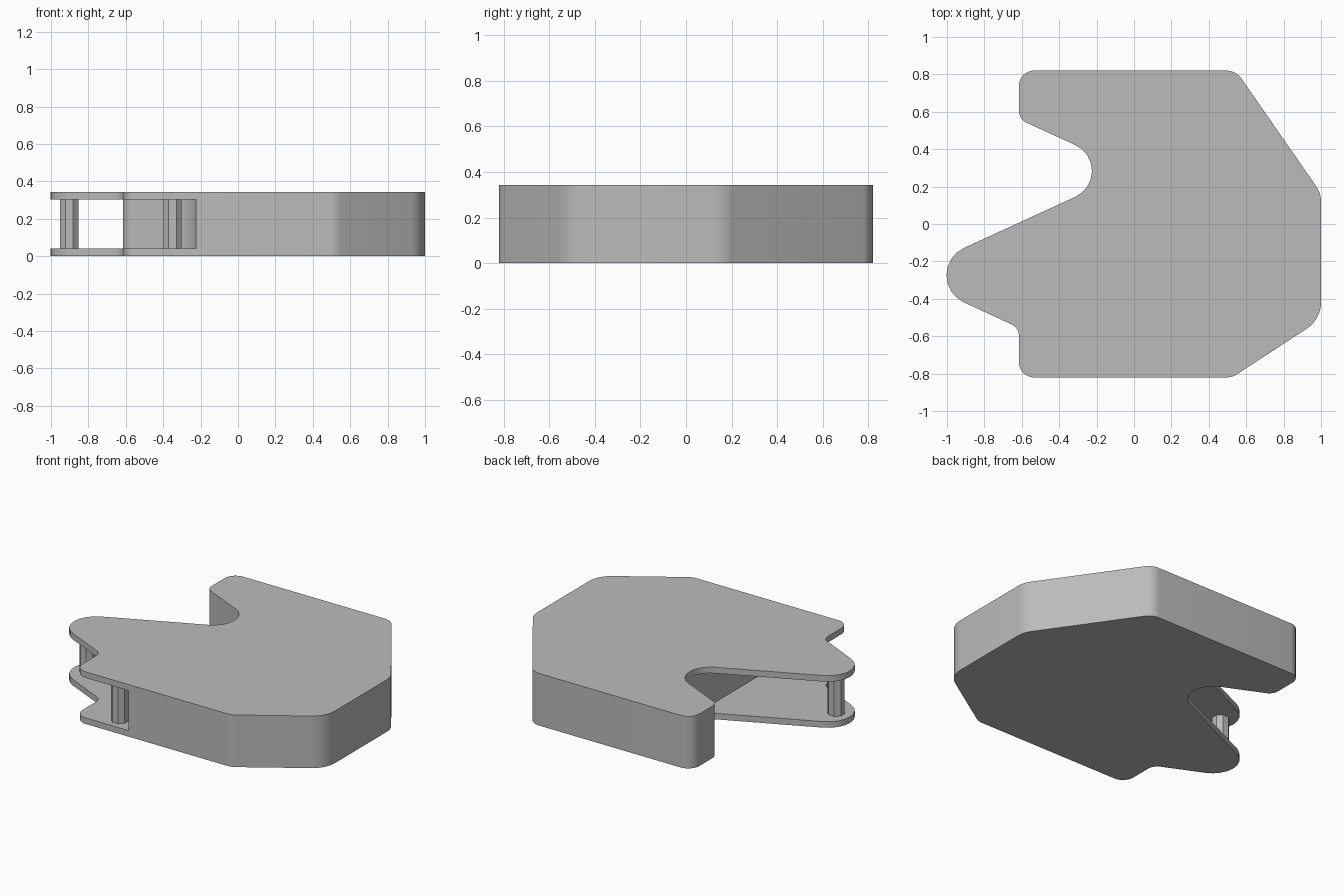
import bpy, bmesh, math
from mathutils import Vector

if "Cube" in bpy.data.objects:
    bpy.data.objects.remove(bpy.data.objects["Cube"])

HEIGHT, PLATE = 0.343, 0.04
WALL_X, NOTCH_Y = -0.225, 0.284

grey = bpy.data.materials.new("plain grey")
grey.use_nodes = True
colour = (0.5, 0.5, 0.5, 1)
grey.diffuse_color = colour
grey.node_tree.nodes["Principled BSDF"].inputs["Base Color"].default_value = colour


def fillet(corners, steps=8):
    """Round each (x, y, radius) corner of a closed outline."""
    outline = []
    for i, (x, y, r) in enumerate(corners):
        here = Vector((x, y))
        a = (Vector(corners[i - 1][:2]) - here).normalized()
        b = (Vector(corners[(i + 1) % len(corners)][:2]) - here).normalized()
        half = a.angle(b) / 2
        centre = here + (a + b).normalized() * (r / math.sin(half))
        start = here + a * (r / math.tan(half)) - centre
        end = here + b * (r / math.tan(half)) - centre
        sweep = math.pi - 2 * half
        for s in range(steps + 1):
            t = s / steps
            p = start * math.sin((1 - t) * sweep) + end * math.sin(t * sweep)
            outline.append(centre + p / math.sin(sweep))
    return outline


def extrude(name, outline, z0, z1):
    """Solid prism from an outline."""
    bm = bmesh.new()
    base = bm.faces.new([bm.verts.new((p[0], p[1], z0)) for p in outline])
    top = bmesh.ops.extrude_face_region(bm, geom=[base])["geom"]
    moved = [v for v in top if isinstance(v, bmesh.types.BMVert)]
    bmesh.ops.translate(bm, verts=moved, vec=(0, 0, z1 - z0))
    bmesh.ops.recalc_face_normals(bm, faces=bm.faces)
    mesh = bpy.data.meshes.new(name)
    bm.to_mesh(mesh)
    bm.free()
    mesh.materials.append(grey)
    obj = bpy.data.objects.new(name, mesh)
    bpy.context.collection.objects.link(obj)
    return obj


# Body outline, counter-clockwise: x, y, corner radius
body = extrude("body", fillet([
    (-0.615, -0.82, 0.08), (0.525, -0.82, 0.1), (1, -0.51, 0.17),
    (1, 0.165, 0.15), (0.545, 0.82, 0.1), (-0.615, 0.82, 0.08),
    (-0.615, 0.56, 0.07), (-0.012, NOTCH_Y, 0.152),
    (-1.225, -0.273, 0.16), (-0.615, -0.555, 0.07)]), 0, HEIGHT)

# Open slot between the top and bottom plates
cutter = extrude("slot_cutter", [
    (-1.2, -1), (WALL_X, -1), (WALL_X, NOTCH_Y), (-1.2, NOTCH_Y)],
    PLATE, HEIGHT - PLATE)
cutter.hide_render = True
slot = body.modifiers.new("slot", "BOOLEAN")
slot.operation, slot.solver, slot.object = "DIFFERENCE", "EXACT", cutter
bpy.ops.object.select_all(action="DESELECT")
body.select_set(True)
bpy.context.view_layer.objects.active = body
bpy.ops.object.modifier_apply(modifier="slot")
bpy.data.objects.remove(cutter)
bpy.ops.object.shade_smooth_by_angle(angle=math.radians(30))

# Octagonal posts holding the plates apart
for name, x, y in (("tip_post", -0.902, -0.273), ("front_post", -0.35, -0.73)):
    ring = [(x + 0.053 * math.cos(math.tau * (i + 0.5) / 8),
             y + 0.053 * math.sin(math.tau * (i + 0.5) / 8)) for i in range(8)]
    extrude(name, ring, PLATE, HEIGHT - PLATE)
